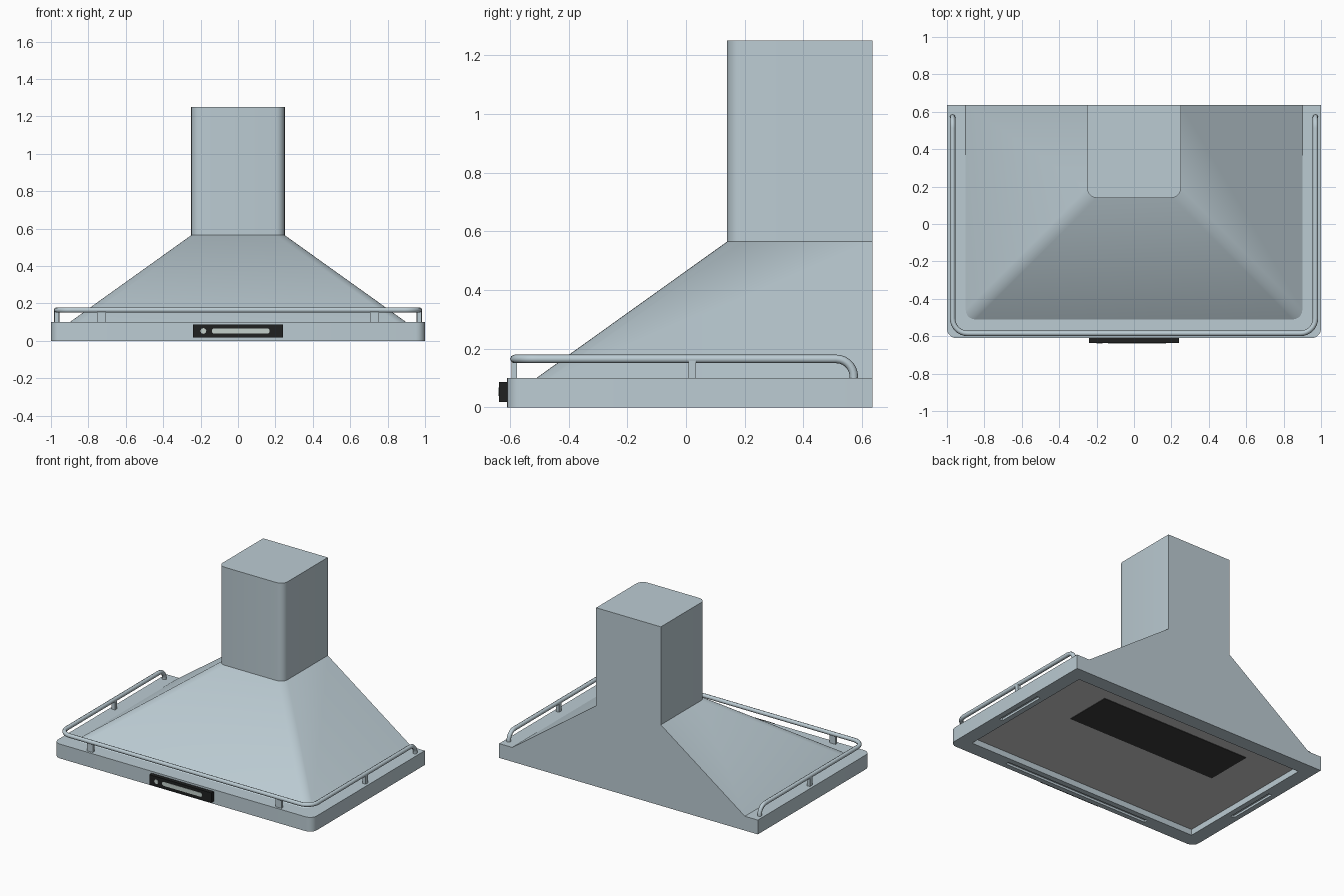
import bpy, bmesh, math

if "Cube" in bpy.data.objects:
    bpy.data.objects.remove(bpy.data.objects["Cube"])

def material(name, rgb):
    m = bpy.data.materials.new(name)
    m.diffuse_color = (*rgb, 1)
    m.use_nodes = True
    m.node_tree.nodes["Principled BSDF"].inputs["Base Color"].default_value = m.diffuse_color
    return m

STEEL = material("blue_grey_steel", (0.50, 0.60, 0.65))
BLACK = material("black_plastic", (0.014, 0.015, 0.015))
PALE = material("pale_button", (0.55, 0.63, 0.60))
GREY = material("grey_panel", (0.60, 0.60, 0.60))
DARK = material("dark_filter", (0.045, 0.045, 0.045))

def finish(obj, mat, angle=35):
    obj.data.materials.clear()
    obj.data.materials.append(mat)
    bpy.ops.object.select_all(action='DESELECT')
    obj.select_set(True)
    bpy.context.view_layer.objects.active = obj
    bpy.ops.object.shade_smooth_by_angle(angle=math.radians(angle))
    return obj

def arc(cx, cy, r, a0, a1, n=5):
    return [(cx + r * math.cos(math.radians(a0 + (a1 - a0) * i / n)),
             cy + r * math.sin(math.radians(a0 + (a1 - a0) * i / n))) for i in range(n + 1)]

def outline(x, y0, y1, r):
    """Rectangle with rounded front corners."""
    return ([(x, y1), (-x, y1)] + arc(-x + r, y0 + r, r, 180, 270)
            + arc(x - r, y0 + r, r, 270, 360))

def loft(name, low, z0, high, z1, mat):
    bm = bmesh.new()
    a = [bm.verts.new((*p, z0)) for p in low]
    b = [bm.verts.new((*p, z1)) for p in high]
    n = len(a)
    for i in range(n):
        j = (i + 1) % n
        bm.faces.new((a[i], a[j], b[j], b[i]))
    bm.faces.new(a[::-1])
    bm.faces.new(b)
    bmesh.ops.recalc_face_normals(bm, faces=bm.faces)
    mesh = bpy.data.meshes.new(name)
    bm.to_mesh(mesh)
    bm.free()
    obj = bpy.data.objects.new(name, mesh)
    bpy.context.collection.objects.link(obj)
    return finish(obj, mat)

def box(name, x0, x1, y0, y1, z0, z1, mat):
    p = [(x0, y0), (x1, y0), (x1, y1), (x0, y1)]
    return loft(name, p, z0, p, z1, mat)

def cut(target, cutter):
    mod = target.modifiers.new("cut", 'BOOLEAN')
    mod.operation = 'DIFFERENCE'
    mod.solver = 'EXACT'
    mod.object = cutter
    bpy.context.view_layer.objects.active = target
    bpy.ops.object.modifier_apply(modifier=mod.name)
    bpy.data.objects.remove(cutter)

BACK = 0.635

# Canopy base with a recessed underside and light slots in its rim
p = outline(1.0, -0.61, BACK, 0.05)
base = loft("canopy_base", p, 0, p, 0.1, STEEL)
cut(base, box("recess_cutter", -0.9, 0.9, -0.51, 0.535, -0.05, 0.045, STEEL))
cut(base, box("front_slot_cutter", -0.57, 0.57, -0.575, -0.548, -0.05, 0.015, STEEL))
for s in (-1, 1):
    cut(base, box("side_slot_cutter", s * 0.95 - 0.013, s * 0.95 + 0.013,
                  -0.17, 0.2, -0.05, 0.015, STEEL))
finish(base, STEEL)

# Underside panel and filter
box("underside_panel", -0.9, 0.9, -0.51, 0.535, 0.041, 0.047, GREY)
box("filter", -0.58, 0.58, 0.07, 0.405, 0.037, 0.042, DARK)

# Sloped hood and chimney
flue = outline(0.25, 0.14, BACK, 0.05)
loft("sloped_hood", outline(0.9, -0.51, BACK, 0.05), 0.1, flue, 0.565, STEEL)
loft("chimney", flue, 0.565, flue, 1.25, STEEL)

# Rail: left half path, then mirrored
RX, RY, RZ, END = 0.97, -0.585, 0.165, 0.572
path = [(-RX, END, 0.098)]
path += [(-RX, y, z) for y, z in arc(END - 0.06, RZ - 0.06, 0.06, 0, 90, 7)]
path += [(x, y, RZ) for x, y in arc(-RX + 0.08, RY + 0.08, 0.08, 180, 270, 8)]
path += [(-x, y, z) for x, y, z in reversed(path)]
curve = bpy.data.curves.new("rail", 'CURVE')
curve.dimensions = '3D'
curve.bevel_depth = 0.0145
curve.bevel_resolution = 2
curve.use_fill_caps = True
spline = curve.splines.new('POLY')
spline.points.add(len(path) - 1)
for pt, co in zip(spline.points, path):
    pt.co = (*co, 1)
rail = bpy.data.objects.new("rail", curve)
bpy.context.collection.objects.link(rail)
bpy.ops.object.select_all(action='DESELECT')
rail.select_set(True)
bpy.context.view_layer.objects.active = rail
bpy.ops.object.convert(target='MESH')
finish(bpy.context.view_layer.objects.active, STEEL, 60)

# Rail posts
for s in (-1, 1):
    x = s * 0.73
    box("front_post", x - 0.023, x + 0.023, RY - 0.009, RY + 0.009, 0.098, 0.16, STEEL)
    x = s * RX
    box("side_post", x - 0.012, x + 0.012, 0.008, 0.034, 0.098, 0.16, STEEL)

# Control panel with a round button and a long slider
box("control_panel", -0.24, 0.24, -0.637, -0.605, 0.018, 0.087, BLACK)

def pill(name, x0, x1, z, r):
    shape = arc(x1 - r, z, r, -90, 90, 8) + arc(x0 + r, z, r, 90, 270, 8)
    obj = loft(name, shape, 0, shape, 0.004, PALE)
    # stand the flat plate up against the front
    for v in obj.data.vertices:
        x, y, h = v.co
        v.co = (x, -0.635 - h, y)
    return obj

pill("round_button", -0.2005, -0.1695, 0.053, 0.015)
pill("slider_button", -0.14, 0.17, 0.053, 0.014)
